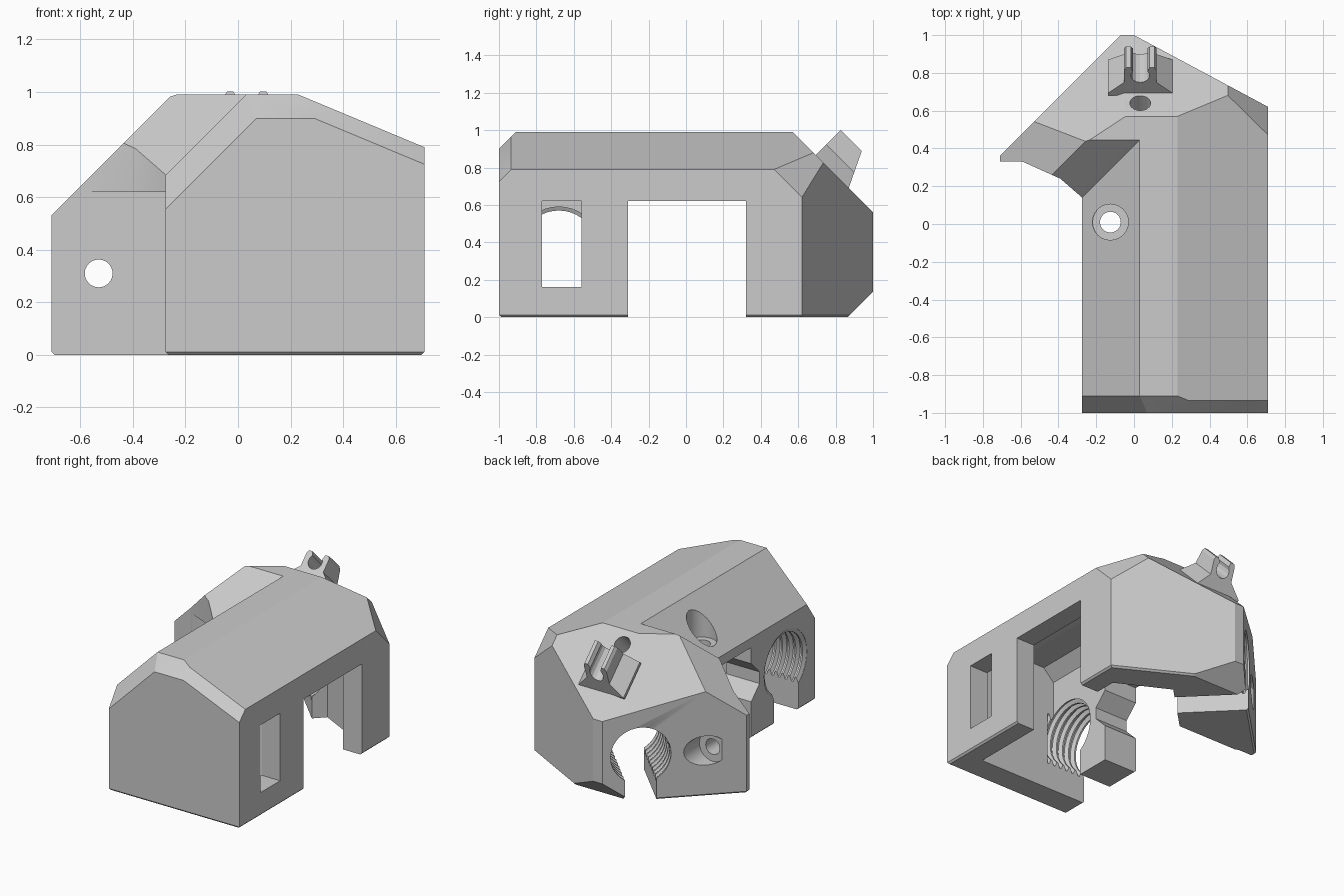
import bpy, bmesh, math
from mathutils import Vector, Matrix

if "Cube" in bpy.data.objects:
    bpy.data.objects.remove(bpy.data.objects["Cube"])

grey = bpy.data.materials.new("light_grey")
grey.use_nodes = True
grey.diffuse_color = (0.6, 0.6, 0.6, 1)
grey.node_tree.nodes["Principled BSDF"].inputs["Base Color"].default_value = (0.6, 0.6, 0.6, 1)


def add(name, bm):
    bmesh.ops.recalc_face_normals(bm, faces=bm.faces)
    me = bpy.data.meshes.new(name)
    bm.to_mesh(me)
    bm.free()
    me.materials.append(grey)
    ob = bpy.data.objects.new(name, me)
    bpy.context.collection.objects.link(ob)
    return ob


def box_bm(lo, hi):
    bm = bmesh.new()
    bmesh.ops.create_cube(bm, size=1)
    for v in bm.verts:
        v.co = [(l + h) / 2 + c * (h - l) for l, h, c in zip(lo, hi, v.co)]
    return bm


def slice_bm(bm, n, d):
    """Keep the side where n . p <= d."""
    n = Vector(n)
    geom = bm.verts[:] + bm.edges[:] + bm.faces[:]
    bmesh.ops.bisect_plane(bm, geom=geom, dist=1e-5, plane_co=n * (d / n.length_squared),
                           plane_no=n, clear_outer=True)
    bmesh.ops.holes_fill(bm, edges=[e for e in bm.edges if e.is_boundary], sides=0)


def prism(name, points, depth, frame):
    """Extrude a flat outline along local z."""
    bm = bmesh.new()
    face = bm.faces.new([bm.verts.new((a, b, 0)) for a, b in points])
    out = bmesh.ops.extrude_face_region(bm, geom=[face])
    for v in out["geom"]:
        if isinstance(v, bmesh.types.BMVert):
            v.co.z += depth
    bm.transform(frame)
    return add(name, bm)


def lathe(name, profile, start, axis, sides=40):
    """Turn (distance, radius) pairs about an axis."""
    bm = bmesh.new()
    rings = [[bm.verts.new((r * math.cos(i * math.tau / sides), r * math.sin(i * math.tau / sides), h))
              for i in range(sides)] for h, r in profile]
    for a, b in zip(rings, rings[1:]):
        for i in range(sides):
            j = (i + 1) % sides
            bm.faces.new((a[i], a[j], b[j], b[i]))
    bm.faces.new(rings[0])
    bm.faces.new(rings[-1])
    turn = Vector(axis).to_track_quat('Z', 'Y').to_matrix().to_4x4()
    bm.transform(Matrix.Translation(start) @ turn)
    return add(name, bm)


def combine(target, other, mode):
    m = target.modifiers.new(mode.lower(), 'BOOLEAN')
    m.operation, m.solver, m.object = mode, 'EXACT', other
    bpy.context.view_layer.objects.active = target
    bpy.ops.object.modifier_apply(modifier=m.name)
    bpy.data.objects.remove(other)


def cut_box(target, lo, hi):
    combine(target, add("cutter", box_bm(lo, hi)), 'DIFFERENCE')


# Planes shared by the long housing and the angled head
SIDES = [((1, 0, 0), 0.71), ((-1, 1, 0), 1.07), ((0.38, 0.71, 0), 0.71), ((0, 1, 0), 1)]
ROOF = [((0, 1, 1), 1.56), ((1.4, 1, 1), 2.255), ((-0.63, 0.96, 1), 1.565),
        ((0.417, 0, 1), 1.086), ((0, 1, -1), 0.865)]


def shell(name, lo, sides, roof):
    bm = box_bm(lo, (1, 1.2, 0.99))
    for n, d in sides:
        slice_bm(bm, n, d)
        slice_bm(bm, (Vector(n).normalized() - Vector((0, 0, 1))), d / Vector(n).length - 0.012)
    for n, d in roof:
        slice_bm(bm, n, d)
    return add(name, bm)


# Long housing with sloped shoulders and a bevelled front
body = shell("housing", (-0.5, -1.2, 0), SIDES + [((-1, 0, 0), 0.275), ((0, -1, 0), 1)],
             ROOF + [((-1, 0, 1), 0.96), ((0, -1, 1), 1.9), ((-1, -1.44, 1), 2.27),
                     ((0.417, -1, 1), 2.021)])

# Angled head with its side wing
head = shell("head", (-1, 0.14, 0), SIDES + [((-1, 0, 0), 0.71)],
             ROOF + [((-1, 0, 1), 1.24), ((0, -1, 1), 0.545)])
combine(head, prism("cutter", [(-0.9, 0), (-0.275, 0), (-0.275, 0.14), (-0.39, 0.24),
                               (-0.59, 0.33), (-0.9, 0.33)], 2, Matrix.Translation((0, 0, -0.5))),
        'DIFFERENCE')
combine(body, head, 'UNION')

# Central passage, tall inner hollow under the roof, and rear pocket
cut_box(body, (-1, -0.31, -0.1), (1, 0.32, 0.62))
along_y = Matrix(((1, 0, 0, 0), (0, 0, 1, -0.82), (0, 1, 0, 0), (0, 0, 0, 1)))
combine(body, prism("cutter", [(-0.02, -0.1), (-0.02, 0.79), (0.06, 0.87), (0.25, 0.87),
                               (0.57, 0.74), (0.57, -0.1)], 1.14, along_y), 'DIFFERENCE')
combine(body, prism("cutter", [(-0.11, 0.3), (-0.11, 0.32), (0.22, 0.65),
                               (0.57, 0.47), (0.57, 0.3)], 0.72, Matrix.Translation((0, 0, -0.1))),
        'DIFFERENCE')
# Slot in the side wall
cut_box(body, (0.5, -0.77, 0.16), (0.8, -0.56, 0.62))
# Groove across the end of the front bore block, drawn in (y, z) and run along x
along_x = Matrix(((0, 0, 1, -0.4), (1, 0, 0, 0), (0, 1, 0, 0), (0, 0, 0, 1)))
combine(body, prism("cutter", [(-0.3, 0.24), (-0.4, 0.34), (-0.4, 0.42), (-0.3, 0.52)],
                    0.5, along_x), 'DIFFERENCE')


# Threaded bores, open underneath
def thread(length, r):
    profile = []
    for i in range(round(length / 0.05)):
        profile += [(i * 0.05, r - 0.025), (i * 0.05 + 0.012, r - 0.025),
                    (i * 0.05 + 0.025, r), (i * 0.05 + 0.037, r)]
    return profile


combine(body, lathe("cutter", thread(0.35, 0.23), (-0.31, -0.68, 0.365), (1, 0, 0)), 'DIFFERENCE')
cut_box(body, (-0.4, -0.82, -0.1), (0.1, -0.555, 0.3))
bore = Vector((-0.24, 0.83, 0.31))
inward = Vector((1, -1, 0)).normalized()
combine(body, lathe("cutter", thread(0.55, 0.215), bore - inward * 0.05, inward), 'DIFFERENCE')
slot = box_bm((-0.1, -0.1, -0.5), (0.5, 0.1, 0))
slot.transform(Matrix.Translation(bore) @ Matrix.Rotation(-math.pi / 4, 4, 'Z'))
combine(body, add("cutter", slot), 'DIFFERENCE')

# Screw holes with counterbores, and the small wire hole
for start, axis, profile in [
    ((-0.125, 0.01, 1.2), (0, 0, -1), [(0, 0.095), (0.47, 0.095), (0.471, 0.055), (0.7, 0.055)]),
    ((-0.53, 0.9, 0.31), (0, -1, 0), [(0, 0.1), (0.43, 0.1), (0.431, 0.053), (0.7, 0.053)]),
    ((0.033, 0.74, 1.02), (0, -1, -1), [(0, 0.055), (0.54, 0.055)]),
]:
    combine(body, lathe("cutter", profile, start, axis, 24), 'DIFFERENCE')

# Cable clip standing on the rear slope, its lower end leaning back
arc = [(0.05 * math.cos(a), 0.13 + 0.05 * math.sin(a))
       for a in (math.radians(40 - i * 26) for i in range(11))]
outline = [(-0.17, -0.02), (0.17, -0.02), (0.17, 0.0), (0.085, 0.08), (0.085, 0.17), (0.075, 0.19),
           (0.05, 0.19)] + arc + [(-0.05, 0.19), (-0.075, 0.19), (-0.085, 0.17), (-0.085, 0.08), (-0.17, 0.0)]
h = math.sqrt(0.5)
frame = Matrix(((1, 0, 0, 0.033), (0, h, -h, 0.87), (0, h, h, 0.69), (0, 0, 0, 1)))
clip = prism("cable_clip", outline, 0.25, frame)
bm = bmesh.new()
bm.from_mesh(clip.data)
low = Vector((0, 0.94, -0.33))
slice_bm(bm, low, low.dot(Vector((0, 0.87, 0.69))))
bm.to_mesh(clip.data)
bm.free()

# Smooth curved walls while keeping hard edges
for ob in (body, clip):
    bpy.ops.object.select_all(action='DESELECT')
    ob.select_set(True)
    bpy.context.view_layer.objects.active = ob
    bpy.ops.object.shade_smooth_by_angle(angle=math.radians(20))
